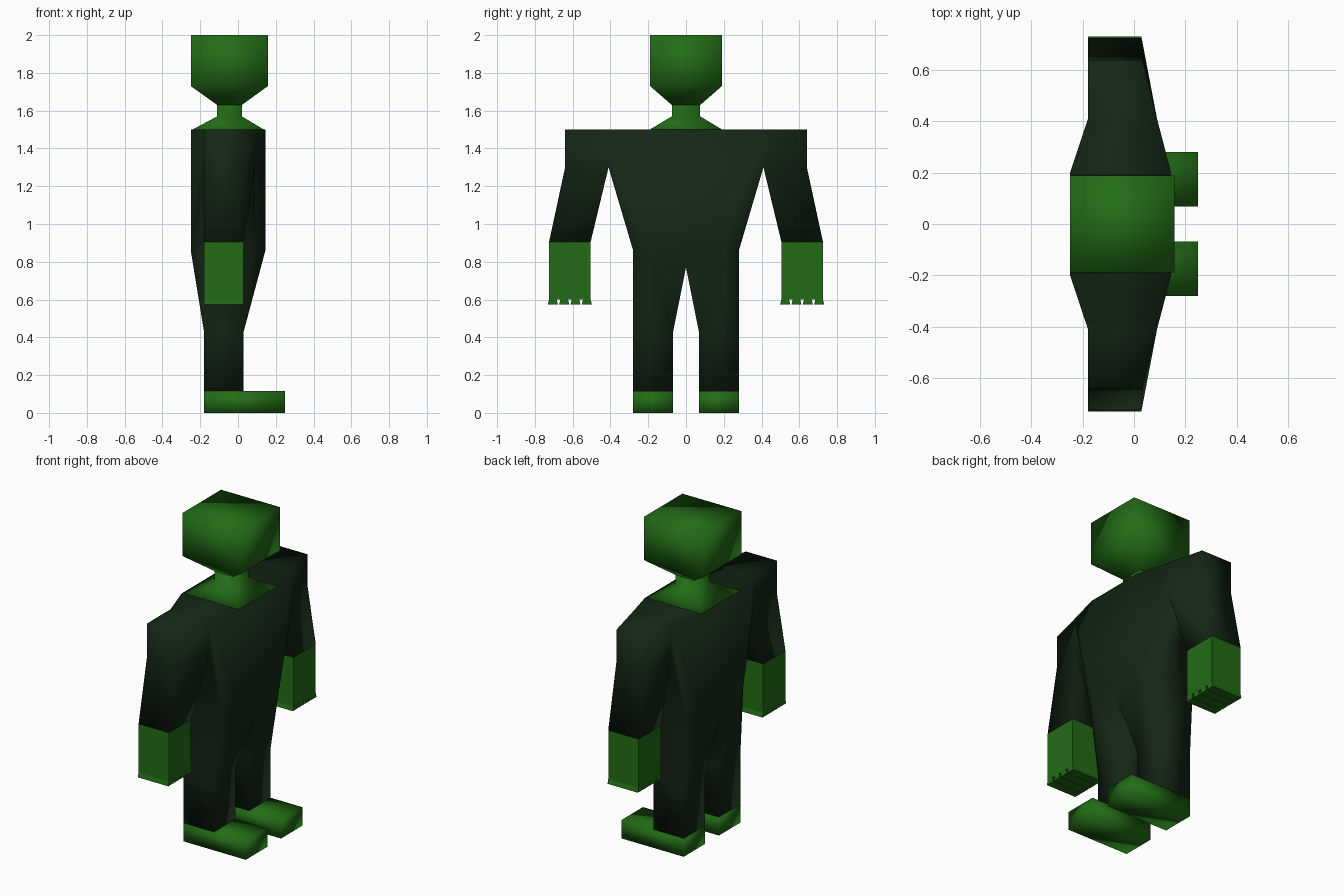
import bpy, bmesh

if "Cube" in bpy.data.objects:
    bpy.data.objects.remove(bpy.data.objects["Cube"])


def material(name, rgb):
    m = bpy.data.materials.new(name)
    m.diffuse_color = (*rgb, 1)
    m.use_nodes = True
    m.node_tree.nodes["Principled BSDF"].inputs["Base Color"].default_value = m.diffuse_color
    return m


SKIN = material("green_skin", (0.016, 0.15, 0.008))
SUIT = material("dark_suit", (0.007, 0.02, 0.008))


def finish(bm, name, mat, mirror=False, smooth=True):
    bmesh.ops.recalc_face_normals(bm, faces=bm.faces)
    me = bpy.data.meshes.new(name)
    bm.to_mesh(me)
    bm.free()
    ob = bpy.data.objects.new(name, me)
    bpy.context.collection.objects.link(ob)
    me.materials.append(mat)
    for p in me.polygons:
        p.use_smooth = smooth
    if mirror:
        mod = ob.modifiers.new("Mirror", 'MIRROR')
        mod.use_axis = (False, True, False)
        mod.use_clip = True
    return ob


def loft(name, rings, mat, mirror=False):
    """Stack rectangular rings given as (z, x0, x1, y0, y1)."""
    bm = bmesh.new()
    loops = [[bm.verts.new(c) for c in ((x0, y0, z), (x1, y0, z), (x1, y1, z), (x0, y1, z))]
             for z, x0, x1, y0, y1 in rings]
    for a, b in zip(loops, loops[1:]):
        for i in range(4):
            j = (i + 1) % 4
            bm.faces.new((a[i], a[j], b[j], b[i]))
    bm.faces.new(loops[0])
    bm.faces.new(loops[-1])
    return finish(bm, name, mat, mirror)


def panel_solid(name, nodes, polys, mat, smooth):
    """Front and back panels over shared (y, z, x_back, x_front) nodes, walled at the rim."""
    bm = bmesh.new()
    back = [bm.verts.new((b, y, z)) for y, z, b, f in nodes]
    front = [bm.verts.new((f, y, z)) for y, z, b, f in nodes]
    count = {}
    for p in polys:
        bm.faces.new([back[i] for i in p])
        bm.faces.new([front[i] for i in p])
        for i, j in zip(p, p[1:] + p[:1]):
            k = tuple(sorted((i, j)))
            count[k] = count.get(k, 0) + 1
    for (i, j), n in count.items():
        on_seam = nodes[i][0] == 0 and nodes[j][0] == 0
        if n == 1 and not on_seam:
            bm.faces.new((back[i], back[j], front[j], front[i]))
    return finish(bm, name, mat, True, smooth)


# Head and flared neck
loft("head", [(1.63, -.11, .02, -.075, .075), (1.73, -.25, .158, -.19, .19),
              (2.0, -.25, .158, -.19, .19)], SKIN)
loft("neck", [(1.495, -.25, .145, -.2, .2), (1.57, -.11, .02, -.075, .075),
              (1.635, -.11, .02, -.075, .075)], SKIN)

# Suit: torso, sleeve and trouser leg of one half, mirrored
suit_nodes = [
    (0, 1.5, -.25, .145), (.2, 1.5, -.25, .145),            # 0-1 chest top
    (.41, 1.5, -.18, .09), (.64, 1.5, -.18, .033),          # 2-3 shoulder top
    (.64, 1.3, -.18, .033), (.41, 1.3, -.18, .09),          # 4-5 shoulder bottom, armpit
    (0, .86, -.25, .145), (.2, .86, -.25, .145), (.28, .86, -.2, .09),  # 6-8 hips
    (0, .77, -.235, .12),                                   # 9 crotch
    (.28, .43, -.18, .03), (.068, .43, -.18, .03),          # 10-11 knee
    (.28, .115, -.18, .03), (.068, .115, -.18, .03),        # 12-13 ankle
    (.725, .905, -.18, .03), (.505, .905, -.18, .03),       # 14-15 wrist
]
suit_polys = [[0, 1, 7, 6], [1, 2, 5, 8, 7], [2, 3, 4, 5], [5, 4, 14, 15],
              [6, 7, 11, 9], [7, 8, 10, 11], [10, 12, 13, 11]]
panel_solid("suit", suit_nodes, suit_polys, SUIT, True)

# Hands with four short flared fingertips
profile = [(.725, .905), (.505, .905)]
for i in range(4):
    c = .615 + (i - 1.5) * .06
    profile += [(c - .02, .6), (c - .027, .573), (c + .027, .573), (c + .02, .6)]
panel_solid("hands", [(y, z, -.18, .03) for y, z in profile],
            [list(range(len(profile)))], SKIN, False)

# Feet
loft("feet", [(0, -.18, .25, .068, .28), (.115, -.18, .25, .068, .28)], SKIN, True)
